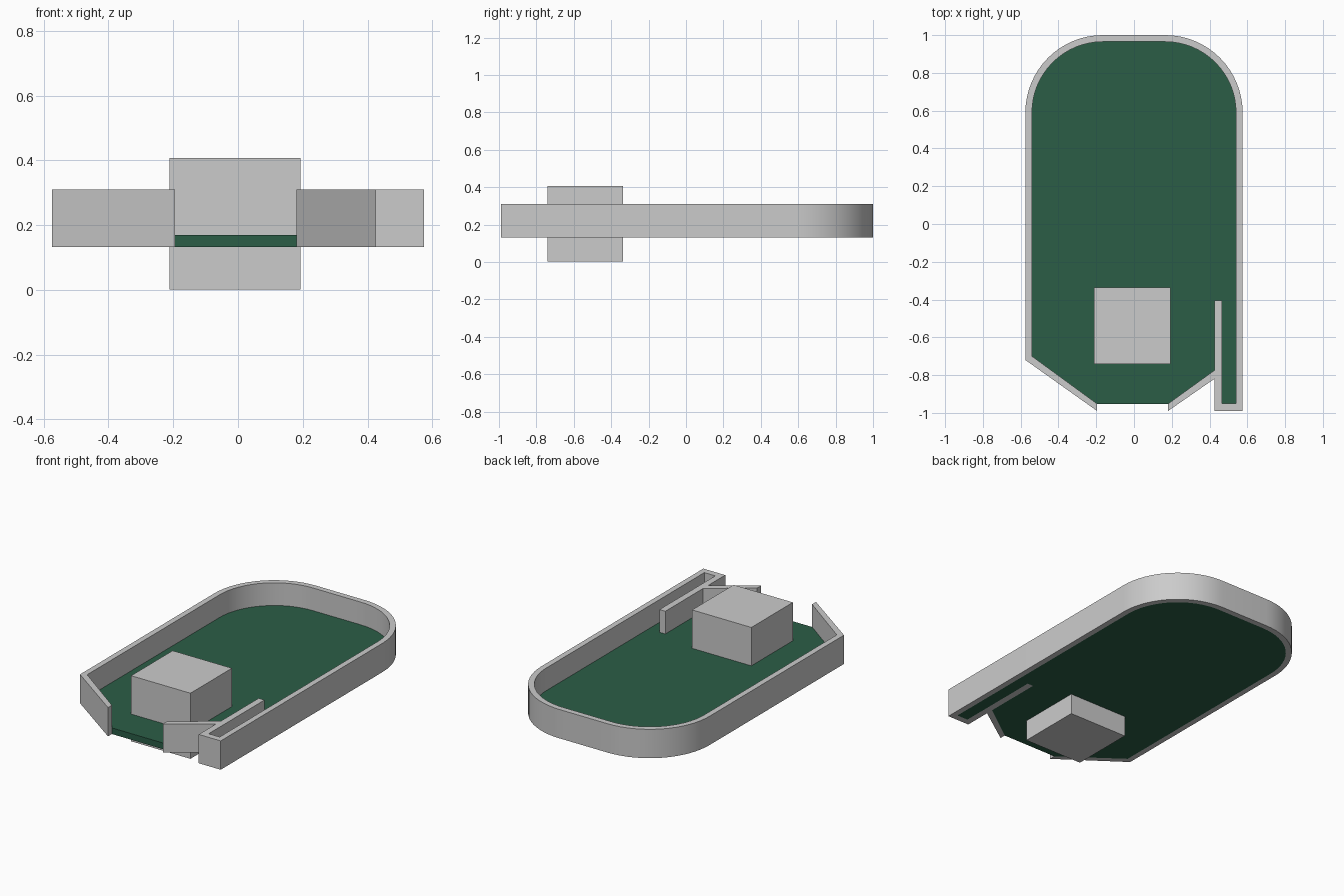
import bpy, bmesh
from math import cos, sin, pi

if "Cube" in bpy.data.objects:
    bpy.data.objects.remove(bpy.data.objects["Cube"])


def arch(radius, steps=16):
    """Rounded top end, left side to right side, around two corner centres."""
    pts = []
    for cx, start in ((-0.165, pi), (0.165, pi / 2)):
        for i in range(steps + 1):
            a = start - (pi / 2) * i / steps
            pts.append((cx + radius * cos(a), 0.59 + radius * sin(a)))
    return pts


def prism(name, outline, z0, z1):
    bm = bmesh.new()
    face = bm.faces.new([bm.verts.new((x, y, z0)) for x, y in outline])
    ext = bmesh.ops.extrude_face_region(bm, geom=[face])
    top = [v for v in ext["geom"] if isinstance(v, bmesh.types.BMVert)]
    bmesh.ops.translate(bm, verts=top, vec=(0, 0, z1 - z0))
    bmesh.ops.recalc_face_normals(bm, faces=bm.faces)
    mesh = bpy.data.meshes.new(name)
    bm.to_mesh(mesh)
    bm.free()
    obj = bpy.data.objects.new(name, mesh)
    bpy.context.collection.objects.link(obj)
    bpy.ops.object.select_all(action='DESELECT')
    obj.select_set(True)
    bpy.context.view_layer.objects.active = obj
    bpy.ops.object.shade_smooth_by_angle()
    return obj


# inside edge of the table: left funnel, arch, launch lane, right funnel
inner = [(-0.195, -0.952), (-0.54, -0.70)] + arch(0.375) + [
    (0.54, -0.95), (0.465, -0.95), (0.465, -0.405), (0.425, -0.405),
    (0.425, -0.775), (0.18, -0.952)]

# outside edge, from the left funnel round to the right funnel
outer = [(-0.195, -0.99), (-0.575, -0.72)] + arch(0.41) + [
    (0.575, -0.99), (0.425, -0.99), (0.425, -0.82), (0.18, -0.99)]

# perimeter wall with funnels and lane divider
prism("perimeter_wall", outer + inner[::-1], 0.132, 0.31)

# green playing surface
floor = prism("playfield", inner, 0.132, 0.17)
green = bpy.data.materials.new("green_playfield")
green.diffuse_color = (0.024, 0.11, 0.062, 1)
green.use_nodes = True
green.node_tree.nodes["Principled BSDF"].inputs["Base Color"].default_value = green.diffuse_color
floor.data.materials.append(green)

# cube standing through the playfield
bpy.ops.mesh.primitive_cube_add(size=0.405, location=(-0.009, -0.538, 0.2045))
bpy.context.object.name = "block"
